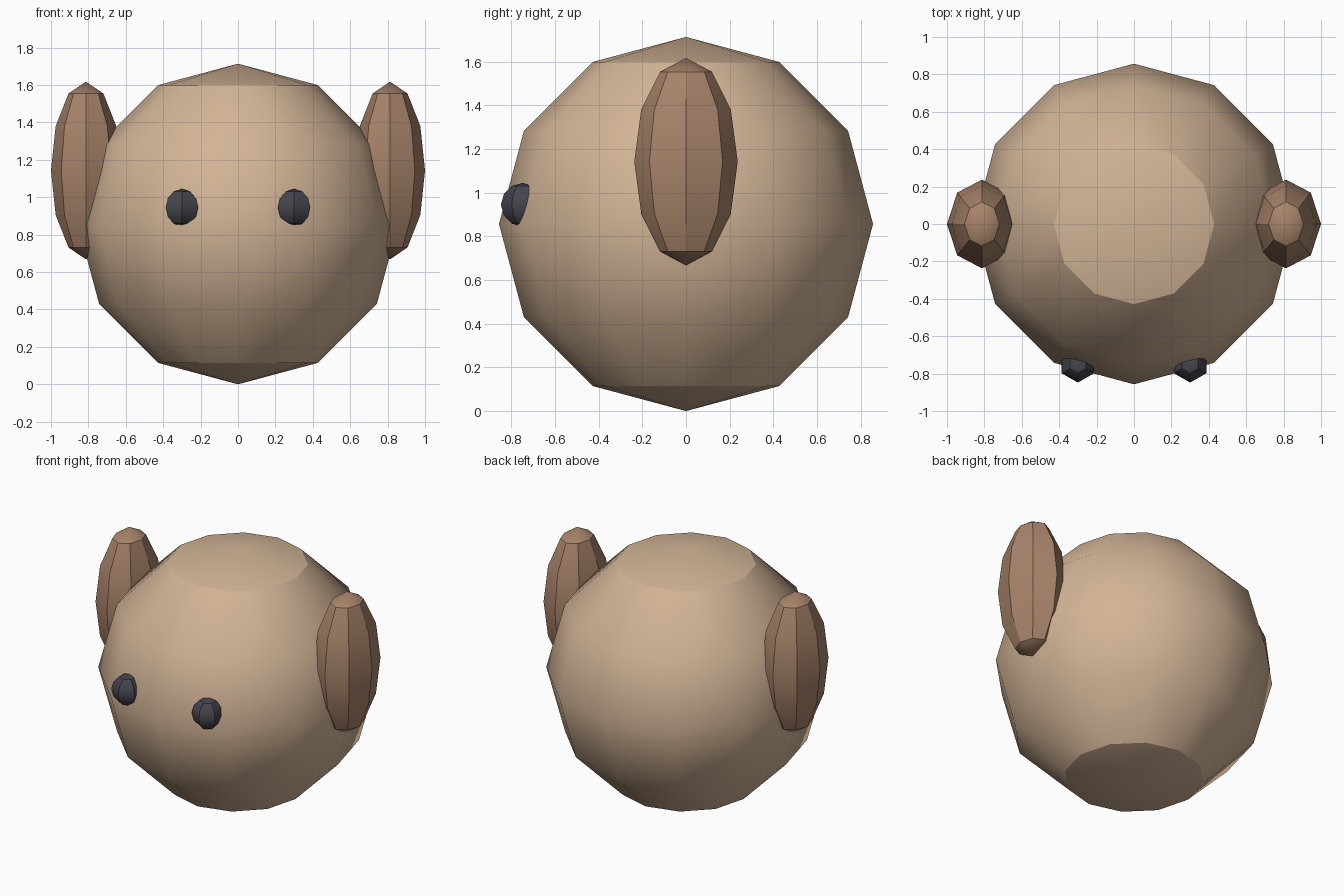
import bpy
import math

cube = bpy.data.objects.get("Cube")
if cube:
    bpy.data.objects.remove(cube, do_unlink=True)


def make_material(name, rgb):
    mat = bpy.data.materials.new(name)
    mat.use_nodes = True
    color = (*rgb, 1.0)
    mat.diffuse_color = color
    mat.node_tree.nodes["Principled BSDF"].inputs["Base Color"].default_value = color
    return mat


def ball(name, segments, center, radii, mat):
    """Low-poly ellipsoid with six rings and angle-based smooth shading."""
    bpy.ops.mesh.primitive_uv_sphere_add(segments=segments, ring_count=6, radius=1, location=center)
    obj = bpy.context.object
    obj.name = name
    obj.scale = radii
    bpy.ops.object.transform_apply(location=False, rotation=False, scale=True)
    bpy.ops.object.shade_smooth_by_angle(angle=math.radians(30))
    obj.data.materials.append(mat)
    return obj


tan = make_material("tan", (0.645, 0.456, 0.305))
brown = make_material("brown", (0.39, 0.23, 0.145))
charcoal = make_material("charcoal", (0.06, 0.06, 0.078))

# Round head
ball("head", 12, (0, 0, 0.857), (0.857, 0.857, 0.857), tan)

# Long ears and small eyes, one on each side
for side, sx in (("left", 1), ("right", -1)):
    ball(side + "_ear", 8, (sx * 0.813, 0, 1.143), (0.187, 0.237, 0.475), brown)
    ball(side + "_eye", 6, (sx * 0.3, -0.748, 0.945), (0.1, 0.1, 0.1), charcoal)
